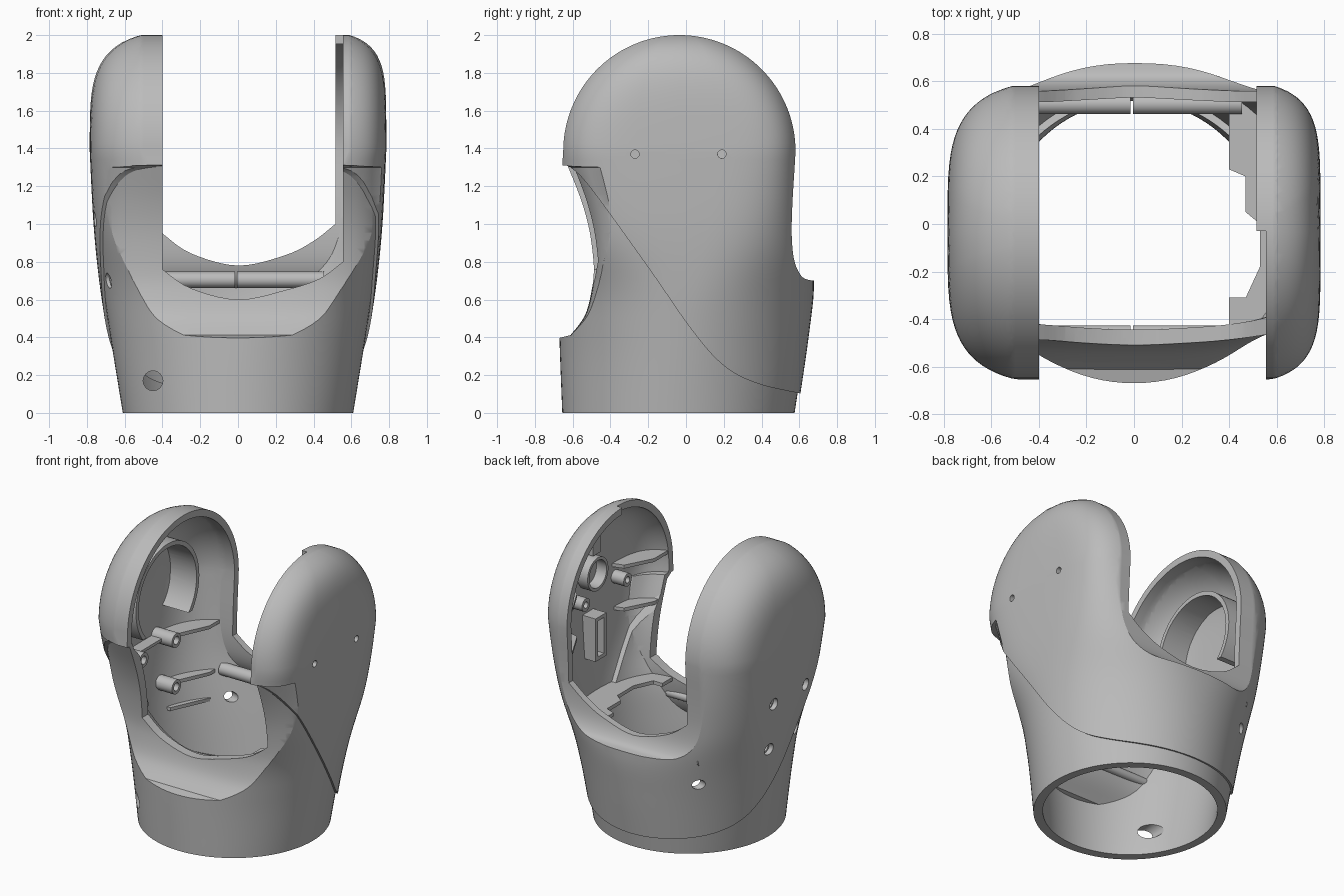
import bpy, bmesh, math
from mathutils import Vector

cube = bpy.data.objects.get("Cube")
if cube:
    bpy.data.objects.remove(cube, do_unlink=True)

grey = bpy.data.materials.new("plain grey")
grey.use_nodes = True
grey.diffuse_color = (0.5, 0.5, 0.5, 1)
grey.node_tree.nodes["Principled BSDF"].inputs["Base Color"].default_value = (0.5, 0.5, 0.5, 1)

CY, CZ, R = -0.035, 1.385, 0.615      # centre and radius of the round arm tops


def make(name, bm):
    bmesh.ops.recalc_face_normals(bm, faces=bm.faces)
    me = bpy.data.meshes.new(name)
    bm.to_mesh(me)
    bm.free()
    me.materials.append(grey)
    ob = bpy.data.objects.new(name, me)
    bpy.context.scene.collection.objects.link(ob)
    return ob


def boolean(ob, cutter, op="DIFFERENCE", keep=False):
    """Apply a cut; use the second solver if the first returns nothing."""
    for solver in ("EXACT", "MANIFOLD"):
        mod = ob.modifiers.new("cut", "BOOLEAN")
        mod.operation, mod.object, mod.solver = op, cutter, solver
        bpy.context.view_layer.update()
        me = bpy.data.meshes.new_from_object(ob.evaluated_get(bpy.context.evaluated_depsgraph_get()))
        ob.modifiers.clear()
        if len(me.polygons):
            ob.data = me
            break
    if not keep:
        bpy.data.objects.remove(cutter, do_unlink=True)
    return ob


def skin(name, loops):
    """Bridge a row of matching closed loops and cap both ends."""
    bm = bmesh.new()
    rings = [[bm.verts.new(p) for p in loop] for loop in loops]
    for a, b in zip(rings, rings[1:]):
        for i in range(len(a)):
            j = (i + 1) % len(a)
            bm.faces.new((a[i], a[j], b[j], b[i]))
    bm.faces.new(rings[0][::-1])
    bm.faces.new(rings[-1])
    return make(name, bm)


def prism(name, pts, axis, lo, hi):
    """Extrude a flat outline along one axis."""
    return skin(name, [[{"x": (d, p, q), "y": (p, d, q), "z": (p, q, d)}[axis] for p, q in pts] for d in (lo, hi)])


def box(name, x, y, z):
    return prism(name, [(x[0], y[0]), (x[1], y[0]), (x[1], y[1]), (x[0], y[1])], "z", *z)


def tube(name, y, z, x0, x1, outer, inner, seg=48):
    """Hollow cylinder along x."""
    bm = bmesh.new()
    loops = []
    for x, r in ((x0, outer), (x1, outer), (x1, inner), (x0, inner)):
        loops.append([bm.verts.new((x, y + r * math.cos(k * math.tau / seg), z + r * math.sin(k * math.tau / seg)))
                      for k in range(seg)])
    for a in range(4):
        for k in range(seg):
            p, q, m = loops[a], loops[(a + 1) % 4], (k + 1) % seg
            bm.faces.new((p[k], p[m], q[m], q[k]))
    return make(name, bm)


def rod(name, centre, direction, length, r):
    bm = bmesh.new()
    bmesh.ops.create_cone(bm, cap_ends=True, segments=32, radius1=r, radius2=r, depth=length)
    ob = make(name, bm)
    quat = Vector(direction).to_track_quat("Z", "Y")
    for v in ob.data.vertices:
        v.co = quat @ v.co + Vector(centre)
    return ob


def spline(keys, steps):
    """Smooth curve through a list of points."""
    out = []
    for i in range(len(keys) - 1):
        p = [Vector(keys[max(0, min(len(keys) - 1, i + k))]) for k in (-1, 0, 1, 2)]
        for s in range(steps):
            t = s / steps
            out.append(0.5 * (2 * p[1] + (p[2] - p[0]) * t + (2 * p[0] - 5 * p[1] + 4 * p[2] - p[3]) * t ** 2
                              + (3 * p[1] - p[0] - 3 * p[2] + p[3]) * t ** 3))
    return out + [Vector(keys[-1])]


# side outline: front scoop, round top, back scoop
FRONT = [(-0.62, 0.425), (-0.55, 0.52), (-0.517, 0.64), (-0.51, 0.76), (-0.532, 0.95), (-0.578, 1.12), (-0.65, 1.3)]
BACK = [(0.575, 1.3), (0.563, 1.1), (0.56, 0.93), (0.575, 0.8), (0.615, 0.72), (0.67, 0.7)]


def trim(off):
    """Side outline swept along x, its front scoop rounding away towards the sides."""
    arc = [(CY - R * math.cos(a), CZ + R * math.sin(a)) for a in [math.pi * k / 64 for k in range(65)]]
    scoop = [tuple(v) for v in spline(FRONT, 5)]
    pts = [(-0.76, -0.5), (-0.76, 0.405), (-0.68, 0.41)] + scoop + [(-0.655, 1.312)] + arc
    pts += [tuple(v) for v in spline(BACK, 5)] + [(0.78, 0.7), (0.78, -0.5)]
    n, out = len(pts), []
    for i in range(n):
        a, p, b = Vector(pts[i - 1]), Vector(pts[i]), Vector(pts[(i + 1) % n])
        d1, d2 = (p - a).normalized(), (b - p).normalized()
        n1, n2 = Vector((d1.y, -d1.x)), Vector((d2.y, -d2.x))
        out.append(p + (n1 + n2) / max(0.6, 1 + n1.dot(n2)) * off)
    loops, half = [], 0.8 - off
    for x in [-1 + k / 24 for k in range(49)]:
        g = (1 - min(0.95, abs(x) / half) ** 4) ** 0.25
        loops.append([(x, CY + (p.x - CY) * (g if 3 <= i < 3 + len(scoop) else 1), p.y) for i, p in enumerate(out)])
    return skin("trim", loops)


# height, y centre, half depth, half width, squareness
SECTIONS = [(0, -0.04, 0.63, 0.625, 2), (0.4, -0.018, 0.667, 0.69, 2), (0.7, -0.005, 0.682, 0.735, 2.2),
            (1.0, -0.025, 0.66, 0.765, 3), (CZ, CY, 0.647, 0.785, 4)]


def solid(name, off, bottom, seg=96):
    """Lofted body, inset by off and trimmed by the side outline."""
    rows = [(*v, 0) for v in spline(SECTIONS, 6)]
    rows[0] = (bottom,) + rows[0][1:]
    top = rows[-1]
    rad = top[2] - off
    for k in range(1, 25):
        t = math.sin(k / 24 * math.radians(88.5))
        rows.append((CZ + rad * t,) + top[1:5] + (t,))
    loops = []
    for z, yc, b, a, sq, t in rows:
        ring = []
        for k in range(seg):
            th = math.tau * k / seg
            n = sq + (0.6 * (sq - 2) if math.cos(th) > 0 else 0)    # left side is squarer
            s = abs(math.sin(th)) ** (2 / n)
            r = min(1, math.sqrt(s * s * (1 - t * t) + t * t))
            x = (a - off) * max(0, 1 - r ** n) ** (1 / n)
            x = max(x, 0.002) if abs(math.cos(th)) > 1e-6 else 0
            y = (b - off) * math.sqrt(1 - t * t) * s
            ring.append((math.copysign(x, math.cos(th)), yc + math.copysign(y, math.sin(th)), z))
        loops.append(ring)
    return boolean(skin(name, loops), trim(off), "INTERSECT")


SEAM = [(-0.63, 1.31), (-0.52, 1.21), (-0.2, 0.77), (0.03, 0.44), (0.2, 0.25), (0.38, 0.155), (0.62, 0.1)]
FRONT_SLOT = [(-0.4, 0.76), (-0.25, 0.66), (0, 0.6), (0.25, 0.65), (0.43, 0.71), (0.555, 0.8)]
BACK_SLOT = [(-0.4, 0.95), (-0.25, 0.845), (0, 0.78), (0.25, 0.835), (0.4, 0.91), (0.515, 1.0)]
BOSSES = [(y, z) for y in (-0.24, 0.12) for z in (0.7, 1.025)]
SCREWS = [(-0.27, 1.37), (0.19, 1.37)]


def shell(name, off, wall, op):
    """One half of the housing: cut at the seam, slotted, drilled, then hollowed."""
    ob = solid(name, off, 0)
    seam = [(-1, 1.318)] + [tuple(v) for v in spline(SEAM, 5)] + [(1, 0.08), (1, 3), (-1, 3)]
    boolean(ob, prism("seam", seam, "x", -2, 2), op)
    for pts, lo, hi in ((FRONT_SLOT, -2, -0.03), (BACK_SLOT, -0.0301, 2)):
        outline = [(pts[0][0], 3)] + [tuple(v) for v in spline(pts, 5)] + [(pts[-1][0], 3)]
        boolean(ob, prism("slot", outline, "y", lo, hi))
    for y, z in BOSSES:
        boolean(ob, rod("drill", (-0.75, y, z), (1, 0, 0), 0.3, 0.04))
    if op == "INTERSECT":
        for y, z in SCREWS:
            boolean(ob, rod("drill", (0.75, y, z), (1, 0, 0), 0.3, 0.022))
        boolean(ob, rod("drill", (-0.45, 0.51, 0.53), (-1, 0.3, 0), 0.4, 0.035))
    else:
        boolean(ob, rod("drill", (-0.45, -0.5, 0.17), (0, 1, 0), 0.4, 0.052))
    return boolean(ob, solid("hollow", wall, -0.2))


parts = [shell("upper_cover", 0, 0.047, "INTERSECT"), shell("lower_body", 0.015, 0.078, "DIFFERENCE")]
inside = []

# right arm: large round collar, screw bosses and stiffening fins
collar = tube("round_collar", CY, 1.42, -0.8, -0.52, 0.35, 0.32, 64)
inside.append(boolean(collar, box("collar_gap", (-1, 0), (-1, 1), (0.9, 1.2))))
for y, z in BOSSES:
    inside.append(tube("screw_boss", y, z, -0.8, -0.56, 0.05, 0.028, 24))
for z in (0.52, 0.7, 1.025):
    fin = [(-0.8, 0.12), (-0.62, 0.14), (-0.5, 0.4), (-0.5, 0.6), (-0.8, 0.6)]
    inside.append(prism("right_fin", fin, "z", z - 0.012, z + 0.012))
inside.append(box("boss_web", (-0.8, -0.64), (-0.24, 0.12), (1.015, 1.035)))

# left arm: shelf, fins, small ring, screw bosses, post and cable loop
shelf = [(0.8, -0.6), (0.4, -0.6), (0.4, -0.31), (0.47, -0.31), (0.53, -0.18), (0.53, 0), (0.47, 0.05),
         (0.47, 0.2), (0.4, 0.23), (0.4, 0.6), (0.8, 0.6)]
inside.append(prism("left_shelf", shelf, "z", 0.67, 0.695))
for z in (1.16, 1.46):
    for s in (-1, 1):
        pts = [(0.8, s * 0.22), (0.66, s * 0.26), (0.56, s * 0.45), (0.56, s * 0.65), (0.8, s * 0.65)]
        inside.append(prism("left_fin", pts, "z", z - 0.012, z + 0.012))
inside.append(tube("small_ring", 0.03, 1.52, 0.66, 0.8, 0.115, 0.095))
for y, z in SCREWS:
    inside.append(tube("left_boss", y, z, 0.64, 0.8, 0.045, 0.022, 24))
inside.append(box("upper_post", (0.69, 0.8), (-0.04, 0.04), (1.64, 1.95)))
loop = box("cable_loop", (0.63, 0.8), (-0.02, 0.1), (0.94, 1.24))
inside.append(boolean(loop, box("loop_gap", (0.5, 0.9), (0.005, 0.075), (0.965, 1.215))))

# keep the inner details within the wall
limit = solid("limit", 0.032, 0, 64)
for ob in inside:
    boolean(ob, limit, "INTERSECT", keep=True)
bpy.data.objects.remove(limit, do_unlink=True)

# round beads along the inner front and back rims
for name, y, z, r in (("front_bead", -0.457, 0.565, 0.03), ("back_bead", 0.505, 0.705, 0.043)):
    for x in (-0.245, 0.225):
        inside.append(rod(name, (x, y, z), (1, 0, 0), 0.46, r))

for ob in parts + inside:
    bpy.ops.object.select_all(action="DESELECT")
    ob.select_set(True)
    bpy.context.view_layer.objects.active = ob
    bpy.ops.object.shade_smooth_by_angle(angle=math.radians(28))
